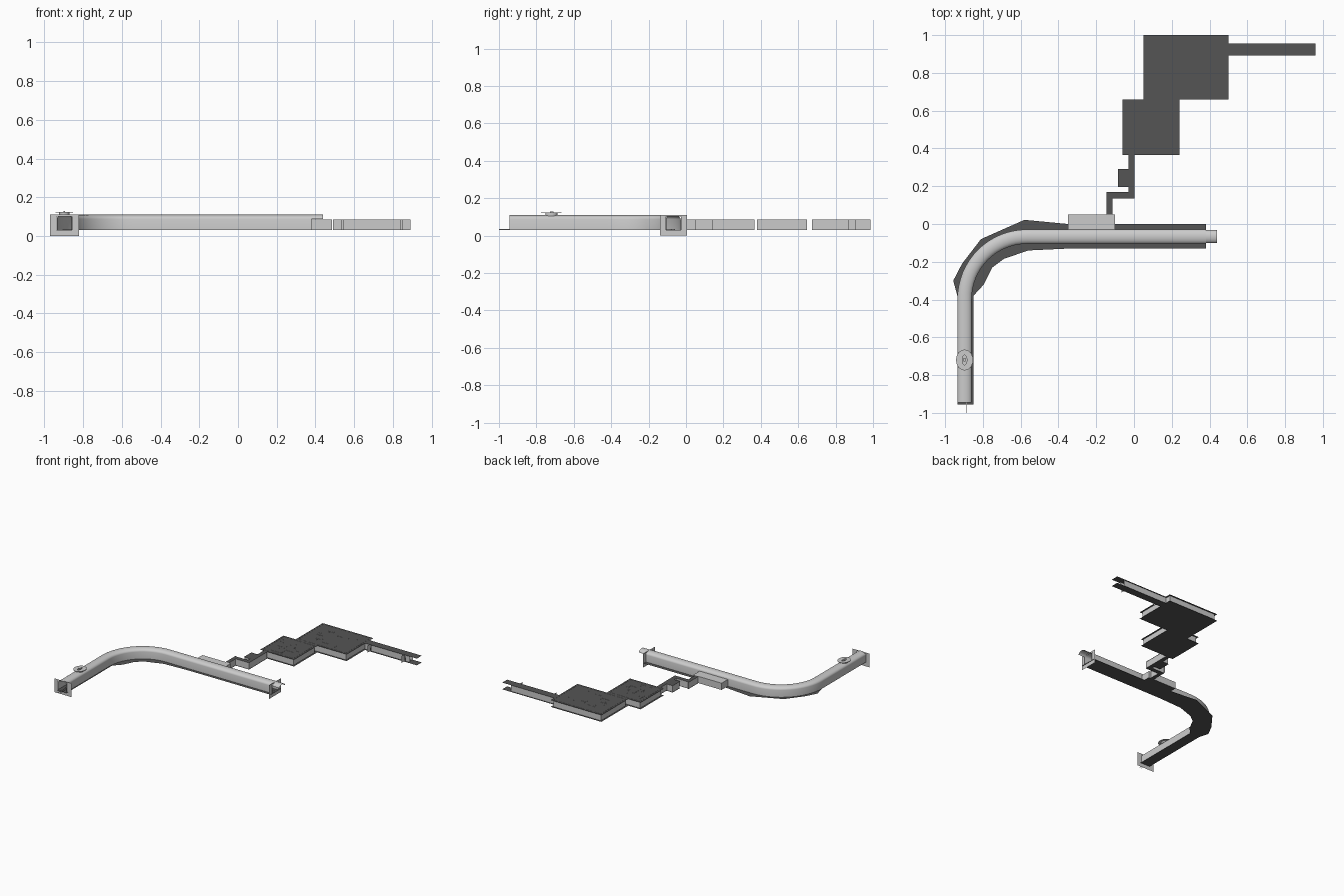
import bpy, math, random
from mathutils import Vector

if "Cube" in bpy.data.objects:
    bpy.data.objects.remove(bpy.data.objects["Cube"])

random.seed(4)
dark = bpy.data.materials.new("dark_slab")
dark.diffuse_color = (0.09, 0.09, 0.09, 1)
dark.use_nodes = True
dark.node_tree.nodes["Principled BSDF"].inputs["Base Color"].default_value = dark.diffuse_color
Z0, Z1 = 0.031, 0.085


def mesh_obj(name, verts, faces, mat=None):
    me = bpy.data.meshes.new(name)
    me.from_pydata(verts, [], faces)
    me.update()
    ob = bpy.data.objects.new(name, me)
    bpy.context.collection.objects.link(ob)
    if mat:
        me.materials.append(mat)
    return ob


def slab(name, pts, z, up=True):
    pts = pts if up else pts[::-1]
    return mesh_obj(name, [(x, y, z) for x, y in pts], [range(len(pts))], dark)


def panels(name, segs, z0, z1):
    # upright single-surface walls along 2D segments
    v, f = [], []
    for ax, ay, bx, by in segs:
        n = len(v)
        v += [(ax, ay, z0), (bx, by, z0), (bx, by, z1), (ax, ay, z1)]
        f.append((n, n + 1, n + 2, n + 3))
    return mesh_obj(name, v, f)


def rect(x0, x1, y0, y1):
    return [(x0, y0), (x1, y0), (x1, y1), (x0, y1)]


def outline(r):
    return [(*r[i], *r[(i + 1) % len(r)]) for i in range(len(r))]


def sweep(name, path, prof, smooth=True):
    # open profile (side, z) carried along a flat path
    v, f, m = [], [], len(prof)
    for i, p in enumerate(path):
        t = (path[min(i + 1, len(path) - 1)] - path[max(i - 1, 0)]).normalized()
        v += [(p.x - t.y * s, p.y + t.x * s, z) for s, z in prof]
    for i in range(len(path) - 1):
        for j in range(m - 1):
            a = i * m + j
            f.append((a, a + 1, a + m + 1, a + m))
    ob = mesh_obj(name, v, f)
    if smooth:
        bpy.ops.object.select_all(action='DESELECT')
        bpy.context.view_layer.objects.active = ob
        ob.select_set(True)
        bpy.ops.object.shade_smooth_by_angle(angle=math.radians(35))
    return ob


# tunnel path: straight, quarter bend, straight
def make_path(y_start, x_end):
    p = [Vector((-0.897, y_start)), Vector((-0.897, -0.42))]
    for i in range(17):
        a = math.pi - math.pi / 2 * i / 16
        p.append(Vector((-0.567 + 0.33 * math.cos(a), -0.397 + 0.33 * math.sin(a))))
    return p + [Vector((-0.53, -0.067)), Vector((x_end, -0.067))]


# tunnel shell
arch = [(0.038 * math.cos(math.pi * i / 10), 0.088 + 0.022 * math.sin(math.pi * i / 10)) for i in range(11)]
sweep("tunnel_shell", make_path(-0.945, 0.38), [(0.038, Z0)] + arch + [(-0.038, Z0)])
sweep("roof_extension", [Vector((0.38, -0.067)), Vector((0.44, -0.067))],
      [(s * 0.9, z) for s, z in arch])

# rails
for i, s in enumerate((-0.008, 0.008)):
    sweep(f"rail_{i}", make_path(-1.0, 0.38),
          [(s - 0.001, Z0), (s - 0.001, Z0 + 0.003), (s + 0.001, Z0 + 0.003), (s + 0.001, Z0)], False)

# tunnel floor with wider base in the bend
slab("tunnel_floor", [(-0.935, -0.955), (-0.85, -0.955), (-0.85, -0.38), (-0.795, -0.32),
                      (-0.75, -0.23), (-0.69, -0.185), (-0.56, -0.14), (-0.35, -0.13),
                      (0.38, -0.13), (0.38, 0.0), (-0.35, 0.0), (-0.58, 0.022),
                      (-0.81, -0.08), (-0.91, -0.21), (-0.957, -0.3), (-0.935, -0.38)], Z0)


# portal frames at both tunnel ends
def portal(name, place, w0, w1, c):
    out = [(w0, 0), (w1, 0), (w1, 0.11), (w0, 0.11)]
    hole = [(c - 0.04, Z0), (c + 0.04, Z0), (c + 0.04, 0.102), (c - 0.04, 0.102)]
    mesh_obj(name, [place(*p) for p in out + hole],
             [(i, (i + 1) % 4, 4 + (i + 1) % 4, 4 + i) for i in range(4)])


portal("south_portal", lambda w, z: (w, -0.938, z), -0.97, -0.82, -0.897)
portal("east_portal", lambda w, z: (0.375, w, z), -0.14, 0.006, -0.067)

# platform annex beside the tunnel
r = rect(-0.35, -0.10, -0.03, 0.05)
panels("annex_walls", outline(r), Z0, Z1)
mesh_obj("annex_roof", [(x, y, Z1) for x, y in r], [(0, 1, 2, 3)])
slab("annex_floor", r, Z0, False)

# roof hatch: neck, oval ring and inner box
n = 24
v, f = [], []
rings = [(0.026, 0.032, 0.106), (0.026, 0.032, 0.121), (0.045, 0.055, 0.121),
         (0.045, 0.055, 0.124), (0.012, 0.026, 0.124), (0.012, 0.026, 0.113)]
for rx, ry, z in rings:
    v += [(-0.897 + rx * math.cos(2 * math.pi * i / n), -0.72 + ry * math.sin(2 * math.pi * i / n), z)
          for i in range(n)]
for k in range(len(rings) - 1):
    f += [(k * n + i, k * n + (i + 1) % n, (k + 1) * n + (i + 1) % n, (k + 1) * n + i) for i in range(n)]
f.append(range(5 * n, 6 * n))
mesh_obj("roof_hatch", v, f)
bpy.ops.mesh.primitive_cube_add(size=1, location=(-0.897, -0.718, 0.121))
box = bpy.context.object
box.name = "hatch_handle"
box.scale = (0.01, 0.018, 0.014)

# rooms and passages: floor and ceiling slabs with slightly inset walls
rooms = {
    "large_hall": (0.05, 0.50, 0.66, 1.0),
    "small_hall": (-0.06, 0.24, 0.365, 0.66),
    "closet": (-0.085, -0.03, 0.195, 0.29),
    "passage_north": (-0.03, 0.003, 0.17, 0.365),
    "passage_middle": (-0.145, 0.003, 0.135, 0.17),
    "passage_south": (-0.145, -0.115, 0.05, 0.135),
    "exit_passage": (0.50, 0.96, 0.893, 0.955),
}
for name, (x0, x1, y0, y1) in rooms.items():
    slab(name + "_floor", rect(x0, x1, y0, y1), Z0, False)
    slab(name + "_ceiling", rect(x0, x1, y0, y1), Z1)
    if "hall" in name:
        # outer walls and interior partitions
        d = 0.014
        segs = outline(rect(x0 + d, x1 - d, y0 + d, y1 - d))
        for i in range(20):
            px = x0 + 0.04 + round(random.random() * (x1 - x0 - 0.12) / 0.03) * 0.03
            py = y0 + 0.04 + round(random.random() * (y1 - y0 - 0.12) / 0.03) * 0.03
            ln = random.choice((0.02, 0.03, 0.05))
            segs.append((px, py, px + ln, py) if i % 2 else (px, py, px, py + ln))
        panels(name + "_walls", segs, Z0, Z1 + 0.001)
    elif name == "closet":
        panels(name + "_walls", outline(rect(x0 + .004, x1, y0 + .004, y1 - .004)), Z0, Z1)

panels("passage_walls", [
    (-0.027, 0.17, -0.027, 0.365), (0.0, 0.138, 0.0, 0.365),
    (-0.142, 0.168, -0.027, 0.168), (-0.118, 0.138, 0.0, 0.138),
    (-0.142, 0.05, -0.142, 0.18), (-0.118, 0.05, -0.118, 0.138)], Z0, Z1)
panels("exit_walls", [
    (0.49, 0.905, 0.535, 0.905), (0.545, 0.905, 0.84, 0.905), (0.85, 0.905, 0.89, 0.905),
    (0.49, 0.945, 0.89, 0.945), (0.54, 0.865, 0.54, 0.905), (0.845, 0.865, 0.845, 0.905)], Z0, Z1)
